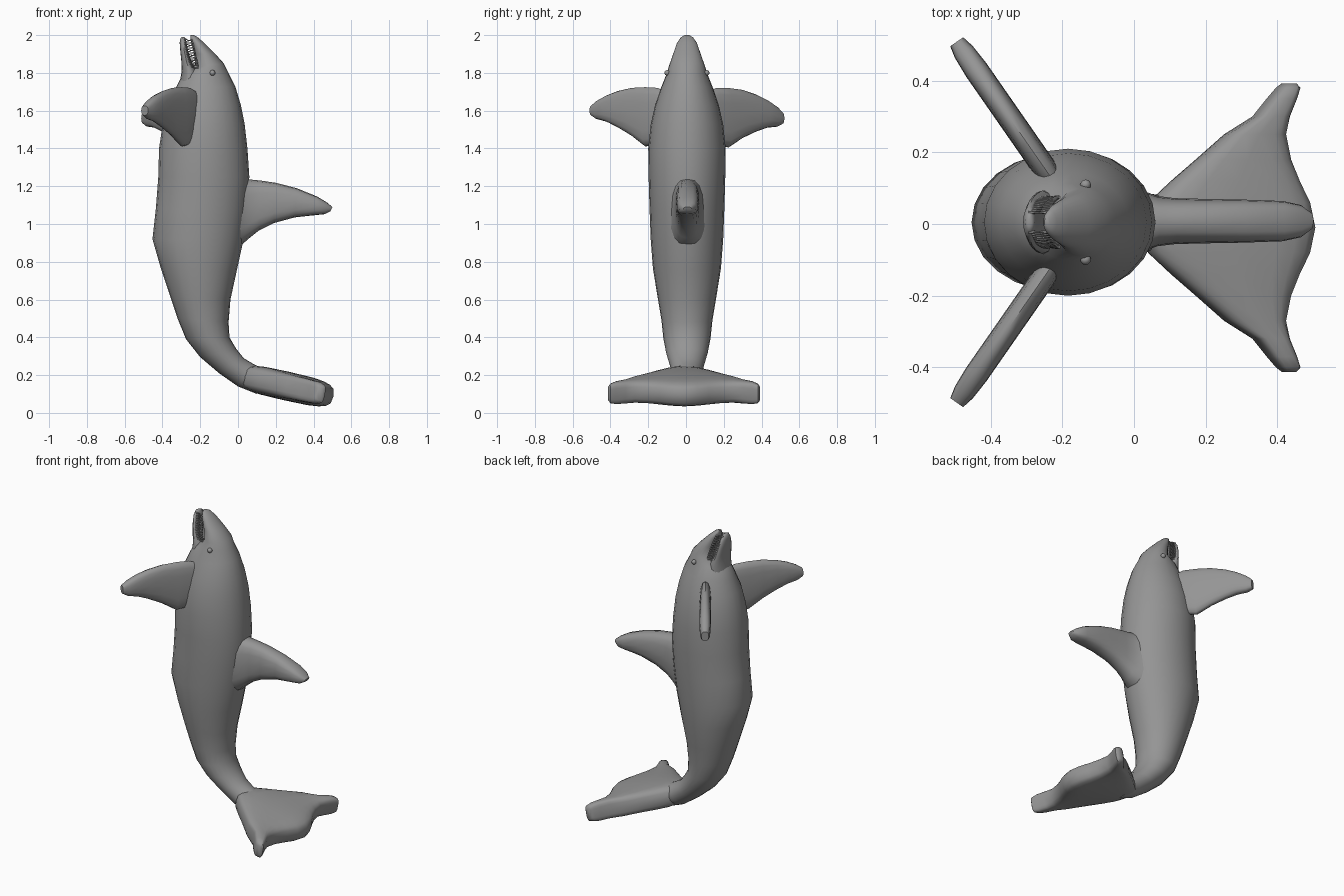
import bpy, bmesh, math
from mathutils import Vector, Matrix

skin = bpy.data.materials.new("grey skin")
skin.diffuse_color = (0.3, 0.3, 0.3, 1)
CY = 0.005  # mid plane of the animal


def finish(name, bm, angle=50):
    bmesh.ops.recalc_face_normals(bm, faces=bm.faces)
    me = bpy.data.meshes.new(name)
    bm.to_mesh(me)
    bm.free()
    me.materials.append(skin)
    ob = bpy.data.objects.new(name, me)
    bpy.context.collection.objects.link(ob)
    bpy.ops.object.select_all(action='DESELECT')
    ob.select_set(True)
    bpy.context.view_layer.objects.active = ob
    bpy.ops.object.shade_smooth_by_angle(angle=math.radians(angle))
    return ob


def loft(name, sections, n=20, power=2.0, angle=50):
    """Skin superellipse rings; each section is (edge a, edge b, half-thickness vector)."""
    bm = bmesh.new()
    rings = []
    for a, b, t in sections:
        a, b, t = Vector(a), Vector(b), Vector(t)
        ring = []
        for i in range(n):
            ang = 2 * math.pi * i / n
            c, s = math.cos(ang), math.sin(ang)
            c = math.copysign(abs(c) ** (2 / power), c)
            s = math.copysign(abs(s) ** (2 / power), s)
            ring.append(bm.verts.new((a + b) / 2 + (b - a) / 2 * c + t * s))
        rings.append(ring)
    for r, q in zip(rings, rings[1:]):
        for i in range(n):
            bm.faces.new((r[i], r[(i + 1) % n], q[(i + 1) % n], q[i]))
    bm.faces.new(rings[0])
    bm.faces.new(rings[-1])
    return finish(name, bm, angle)


def body_sections(rows):
    return [((xa, CY, za), (xb, CY, zb), (0, w, 0)) for xa, za, xb, zb, w in rows]


# Body and upper jaw: belly x, z, back x, z, half width
loft("body", body_sections([
    (0.10, 0.10, 0.14, 0.23, 0.07), (0.00, 0.14, 0.08, 0.26, 0.08),
    (-0.10, 0.21, 0.03, 0.29, 0.09), (-0.20, 0.295, -0.01, 0.34, 0.11),
    (-0.275, 0.39, -0.045, 0.40, 0.125), (-0.32, 0.50, -0.05, 0.48, 0.135),
    (-0.36, 0.62, -0.04, 0.60, 0.155), (-0.41, 0.77, -0.005, 0.76, 0.18),
    (-0.453, 0.92, 0.03, 0.92, 0.192), (-0.435, 1.08, 0.05, 1.08, 0.198),
    (-0.422, 1.25, 0.06, 1.25, 0.203), (-0.418, 1.40, 0.05, 1.40, 0.205),
    (-0.40, 1.52, 0.035, 1.53, 0.192), (-0.375, 1.62, 0.015, 1.63, 0.17),
    (-0.335, 1.71, -0.015, 1.73, 0.138), (-0.295, 1.79, -0.05, 1.80, 0.108),
    (-0.225, 1.83, -0.075, 1.85, 0.094), (-0.232, 1.90, -0.12, 1.90, 0.073),
    (-0.247, 1.96, -0.18, 1.96, 0.052), (-0.253, 1.987, -0.215, 1.99, 0.032),
    (-0.25, 2.0, -0.235, 2.0, 0.012)]), n=24, angle=60)

# Lower jaw
loft("lower_jaw", body_sections([
    (-0.31, 1.74, -0.19, 1.74, 0.09), (-0.298, 1.81, -0.215, 1.81, 0.088),
    (-0.30, 1.86, -0.245, 1.86, 0.078), (-0.305, 1.91, -0.262, 1.91, 0.065),
    (-0.309, 1.96, -0.273, 1.96, 0.045), (-0.304, 1.985, -0.278, 1.985, 0.025),
    (-0.297, 1.99, -0.285, 1.99, 0.012)]), n=16)

# Teeth: small cones along the edges of both jaws
bm = bmesh.new()
for i in range(12):
    f = i / 11
    z = 1.83 + 0.145 * f
    y = 0.082 - 0.05 * f ** 1.5
    for side in (-1, 1):
        for x, d in ((-0.222 - 0.032 * f, -1), (-0.243 - 0.036 * f, 1)):
            m = Matrix.Translation((x, CY + side * y * 0.85, z + 0.003 * d)) \
                @ Matrix.Rotation(d * math.pi / 2, 4, 'Y')
            bmesh.ops.create_cone(bm, cap_ends=True, segments=6, radius1=0.006,
                                  radius2=0.002, depth=0.03, matrix=m)
finish("teeth", bm)

# Eyes
for side, label in ((-1, "right"), (1, "left")):
    bm = bmesh.new()
    bmesh.ops.create_uvsphere(bm, u_segments=12, v_segments=8, radius=0.015,
                              matrix=Matrix.Translation((-0.135, CY + side * 0.104, 1.8)))
    finish("eye_" + label, bm)

# Flippers: distance out from the root, trailing z, leading z, half thickness
for side, label, lift in ((-1, "right", 0.045), (1, "left", 0.0)):
    out = Vector((-0.57, side * 0.82, 0))
    across = Vector((0.82, side * 0.57, 0))
    root = Vector((-0.235, CY + side * 0.13, 0))
    sections = []
    for s, lo, hi, t in ((-0.02, 1.46, 1.70, 0.03), (0.03, 1.42, 1.72, 0.034),
                         (0.11, 1.405, 1.72, 0.034), (0.20, 1.455, 1.71, 0.034),
                         (0.29, 1.49, 1.685, 0.034), (0.36, 1.51, 1.655, 0.034),
                         (0.42, 1.515, 1.62, 0.03), (0.455, 1.53, 1.59, 0.022)):
        p = root + out * s
        up = lift * max(0, s / 0.455) ** 1.5
        sections.append((p + Vector((0, 0, lo + up)), p + Vector((0, 0, hi + up * 0.8)),
                         across * t))
    loft("flipper_" + label, sections, n=16, power=2.6)

# Dorsal fin: x, lower z, upper z, half thickness
loft("dorsal_fin", [((x, CY + 0.003, lo), (x + 0.01, CY + 0.003, hi), (0, t, 0)) for x, lo, hi, t in (
    (-0.06, 0.86, 1.25, 0.13), (0.02, 0.89, 1.242, 0.085), (0.06, 0.925, 1.235, 0.07),
    (0.11, 0.965, 1.23, 0.064), (0.19, 1.005, 1.218, 0.062), (0.30, 1.035, 1.19, 0.06),
    (0.41, 1.047, 1.145, 0.056), (0.46, 1.052, 1.115, 0.045), (0.49, 1.068, 1.09, 0.022))],
     n=16, power=2.8)

# Tail fluke: ribs from one tip to the other
half = [(0.0, 0.01, 0.505, 0.075), (0.07, 0.04, 0.49, 0.073), (0.13, 0.105, 0.46, 0.07),
        (0.19, 0.175, 0.435, 0.066), (0.26, 0.255, 0.42, 0.062), (0.31, 0.335, 0.43, 0.06),
        (0.36, 0.375, 0.45, 0.058), (0.39, 0.40, 0.46, 0.05), (0.402, 0.415, 0.45, 0.035)]
ribs = [(-y, a, b, t) for y, a, b, t in reversed(half[1:])] + half


def fluke_z(x):
    return 0.2 - 0.225 * x


loft("tail_fluke", [((a, y - 0.01, fluke_z(a)), (b, y - 0.01, fluke_z(b)),
                     (0.2 * t, 0, t)) for y, a, b, t in ribs], n=20, power=3.5)
